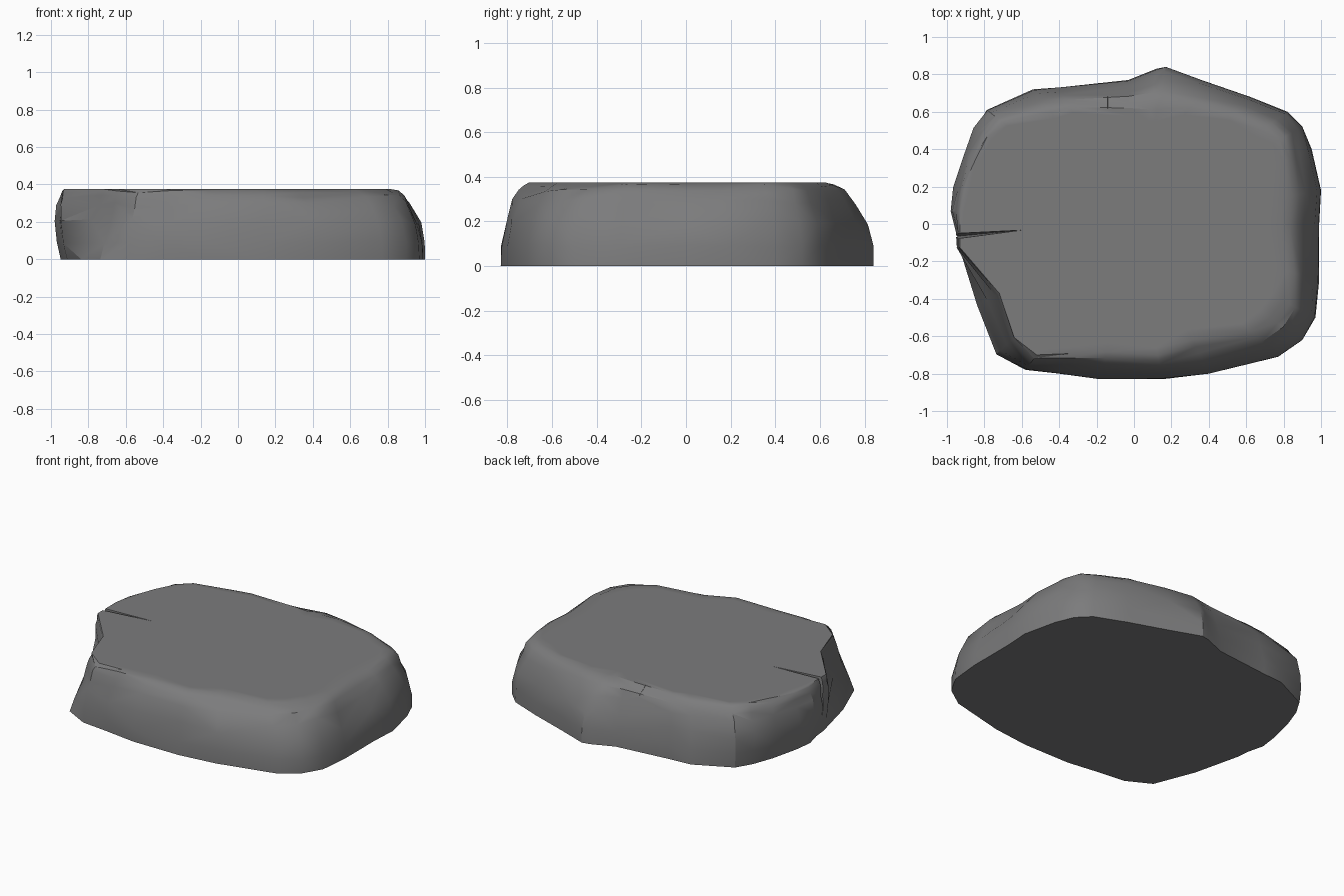
import bpy
import bmesh
import random
from mathutils import Vector

random.seed(4)
HEIGHT = 0.375

default_cube = bpy.data.objects.get("Cube")
if default_cube:
    bpy.data.objects.remove(default_cube, do_unlink=True)

# Single stone colour
stone = bpy.data.materials.new("grey stone")
stone.use_nodes = True
colour = (0.2, 0.2, 0.203, 1)
stone.diffuse_color = colour
shader = stone.node_tree.nodes["Principled BSDF"]
shader.inputs["Base Color"].default_value = colour
shader.inputs["Roughness"].default_value = 0.9

# Slab footprint: x, y and how far the worn top edge is set in
outline = [
    (0.99, 0, 0.2), (1, 0.18, 0.2), (0.95, 0.4, 0.16), (0.9, 0.52, 0.14),
    (0.82, 0.6, 0.17), (0.62, 0.68, 0.13), (0.36, 0.77, 0.16),
    (0.17, 0.84, 0.23), (0.12, 0.83, 0.22), (-0.03, 0.77, 0.15),
    (-0.4, 0.73, 0.12), (-0.54, 0.72, 0.15), (-0.8, 0.62, 0.12),
    (-0.87, 0.52, 0.1), (-0.93, 0.38, 0.09), (-0.98, 0.2, 0.08),
    (-1, 0.07, 0.07), (-0.97, -0.04, 0.04), (-0.96, -0.13, 0.03),
    (-0.87, -0.45, 0.17), (-0.75, -0.71, 0.15), (-0.58, -0.78, 0.1),
    (-0.4, -0.8, 0.12), (-0.18, -0.83, 0.15), (0.15, -0.83, 0.13),
    (0.4, -0.8, 0.2), (0.77, -0.71, 0.2), (0.9, -0.62, 0.21),
    (0.97, -0.5, 0.2), (0.99, -0.3, 0.18),
]

# Rounded side profile: height, share of the inset, roughness
profile = [
    (0, 0, 0), (0.09, 0, 0.006), (0.2, 0.1, 0.016), (0.29, 0.35, 0.016),
    (0.335, 0.56, 0.01), (0.36, 0.76, 0.008), (HEIGHT, 1, 0), (HEIGHT, 1.3, 0),
]


def ring_point(x, y, inset, z, share, rough):
    """Move an outline point inwards to its place at height z."""
    chipped = x < -0.7 and y < -0.4
    if chipped:
        share = max(share, z / HEIGHT)
    undercut = max(0, -x - 0.6) * 0.13 * max(0, 1 - z / 0.2)
    inward = -Vector((x, y, 0)).normalized()
    shift = inset * share + undercut + random.uniform(0, rough)
    height = z + random.uniform(-rough, rough)
    return Vector((x, y, height)) + inward * shift


def mesh_object(name, bm):
    bmesh.ops.recalc_face_normals(bm, faces=bm.faces)
    mesh = bpy.data.meshes.new(name)
    bm.to_mesh(mesh)
    bm.free()
    obj = bpy.data.objects.new(name, mesh)
    bpy.context.collection.objects.link(obj)
    mesh.materials.append(stone)
    return obj


# Loft the slab through its rings
bm = bmesh.new()
rings = [[bm.verts.new(ring_point(*point, *level)) for point in outline]
         for level in profile]
count = len(outline)
for lower, upper in zip(rings, rings[1:]):
    for i in range(count):
        j = (i + 1) % count
        quad = (lower[i], lower[j], upper[j], upper[i])
        # Alternate the diagonals at random for a hewn surface
        if random.random() < 0.5:
            quad = quad[1:] + quad[:1]
        a, b, c, d = quad
        bm.faces.new((a, b, c))
        bm.faces.new((a, c, d))
bm.faces.new(list(reversed(rings[0])))
bm.faces.new(rings[-1])
slab = mesh_object("stone_slab", bm)


def cut_wedge(name, corners):
    """Carve a tapering crack given by the convex hull of its corners."""
    wedge_bm = bmesh.new()
    for corner in corners:
        wedge_bm.verts.new(corner)
    bmesh.ops.convex_hull(wedge_bm, input=wedge_bm.verts)
    cutter = mesh_object(name, wedge_bm)
    cutter.hide_render = True
    modifier = slab.modifiers.new(name, "BOOLEAN")
    modifier.operation = "DIFFERENCE"
    modifier.solver = "EXACT"
    modifier.object = cutter
    bpy.ops.object.modifier_apply(modifier=modifier.name)
    bpy.data.objects.remove(cutter, do_unlink=True)


bpy.ops.object.select_all(action="DESELECT")
slab.select_set(True)
bpy.context.view_layer.objects.active = slab

# Deep side crack and a small nick in the back edge
cut_wedge("side_crack", [(-1.1, -0.05, 0.5), (-1.1, -0.105, 0.5),
                         (-1.1, -0.08, 0), (-0.57, -0.03, 0.4)])
cut_wedge("back_nick", [(-0.15, 0.72, 0.42), (-0.13, 0.72, 0.42),
                        (-0.14, 0.72, 0.3), (-0.14, 0.59, 0.39)])

bpy.ops.object.shade_smooth_by_angle(angle=0.5)
